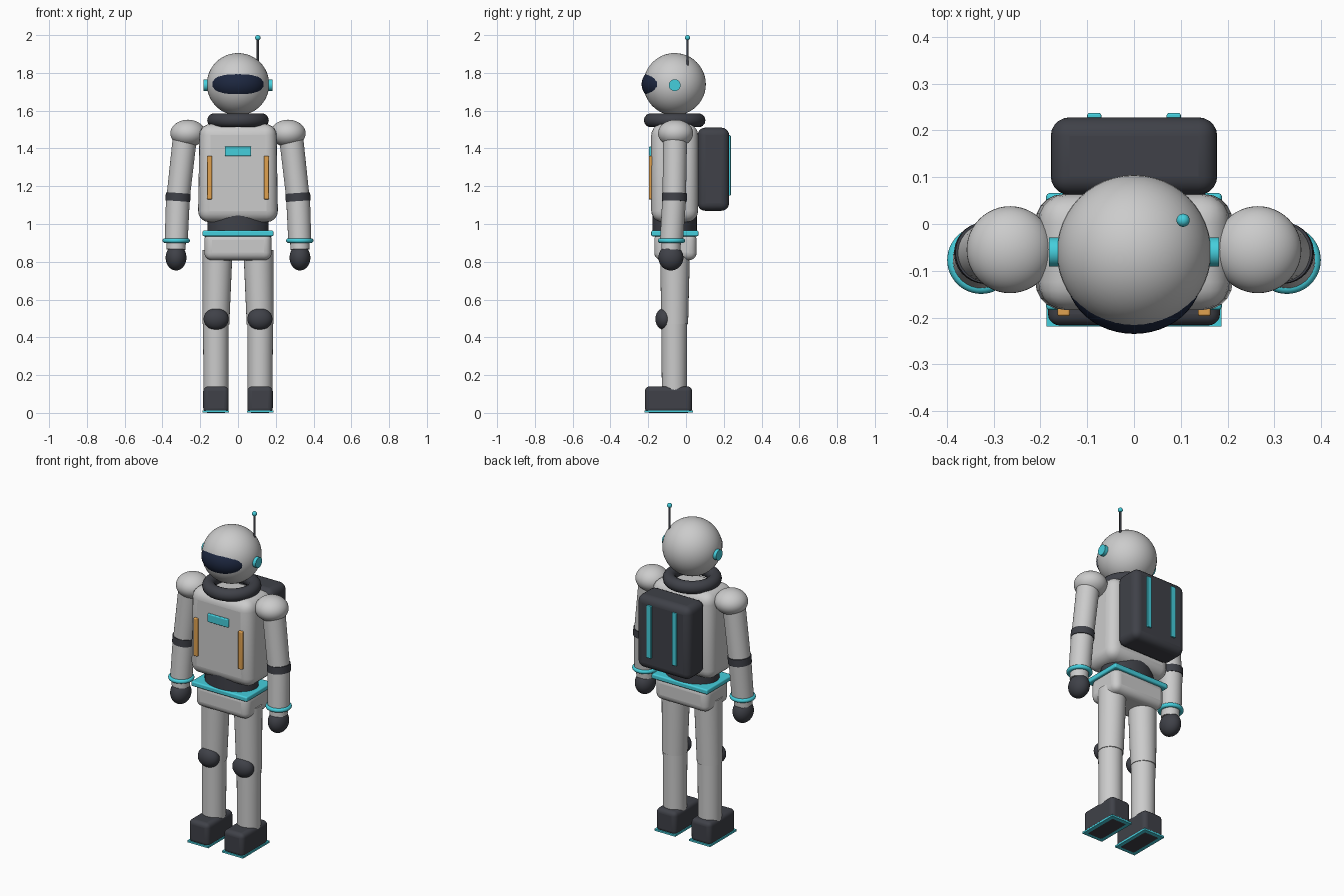
import bpy, math
from mathutils import Vector

if "Cube" in bpy.data.objects:
    bpy.data.objects.remove(bpy.data.objects["Cube"])

Y = -0.06  # body centre line in depth


def material(name, rgb):
    m = bpy.data.materials.new(name)
    m.diffuse_color = (*rgb, 1)
    m.use_nodes = True
    m.node_tree.nodes["Principled BSDF"].inputs["Base Color"].default_value = m.diffuse_color
    return m


DARK = material("dark_rubber", (0.05, 0.053, 0.065))
CYAN = material("cyan_trim", (0.06, 0.62, 0.72))
ORANGE = material("orange_trim", (0.75, 0.36, 0.08))
GLASS = material("visor_glass", (0.012, 0.02, 0.05))
SHELL = material("pale_shell", (0.66, 0.66, 0.67))


def finish(name, mat, angle=40):
    o = bpy.context.object
    o.name = name
    o.data.materials.append(mat)
    bpy.ops.object.shade_smooth_by_angle(angle=math.radians(angle))
    return o


def box(name, x, y, z, mat, bevel=0.0, taper=1.0):
    """Box from (min, max) ranges with rounded edges and optional narrower top."""
    bpy.ops.mesh.primitive_cube_add(size=1)
    o = bpy.context.object
    for v in o.data.vertices:
        top = v.co.z > 0
        p = [r[0] + (c + 0.5) * (r[1] - r[0]) for r, c in zip((x, y, z), v.co)]
        if top:
            p[0] = (x[0] + x[1]) / 2 + (p[0] - (x[0] + x[1]) / 2) * taper
        v.co = p
    if bevel:
        b = o.modifiers.new("round", 'BEVEL')
        b.width, b.segments = bevel, 5
        b.limit_method = 'NONE'
    return finish(name, mat)


def ball(name, loc, radii, mat):
    bpy.ops.mesh.primitive_uv_sphere_add(segments=48, ring_count=24, location=loc)
    bpy.context.object.scale = radii
    return finish(name, mat)


def tube(name, a, b, r1, r2, mat):
    """Round tapered limb from point a to point b."""
    a, b = Vector(a), Vector(b)
    d = b - a
    bpy.ops.mesh.primitive_cone_add(vertices=32, radius1=r1, radius2=r2,
                                    depth=d.length, location=(a + b) / 2)
    bpy.context.object.rotation_euler = d.to_track_quat('Z', 'Y').to_euler()
    return finish(name, mat)


def ring(name, loc, major, minor, mat, tilt=(0, 0, 0)):
    bpy.ops.mesh.primitive_torus_add(location=loc, rotation=tilt, major_radius=major,
                                     minor_radius=minor, major_segments=48, minor_segments=14)
    return finish(name, mat)


# Head
ball("head", (0, Y, 1.74), (0.165, 0.165, 0.165), SHELL)
ball("visor", (0, -0.11, 1.74), (0.145, 0.125, 0.1), GLASS)
ring("neck_ring", (0, Y, 1.549), 0.126, 0.037, DARK)
tube("antenna_rod", (0.105, 0.008, 1.84), (0.105, 0.008, 1.985), 0.006, 0.006, DARK)
ball("antenna_tip", (0.105, 0.008, 1.986), (0.014, 0.014, 0.014), CYAN)

# Torso, waist and pelvis
box("torso", (-0.212, 0.212), (-0.184, 0.064), (1.01, 1.53), SHELL, 0.06, 0.96)
waist = tube("waist", (0, Y, 0.95), (0, Y, 1.06), 1, 1, DARK)
waist.scale = (0.162, 0.118, 1)
box("belt", (-0.188, 0.188), (-0.184, 0.066), (0.935, 0.965), CYAN, 0.008)
box("pelvis", (-0.178, 0.178), (-0.168, 0.056), (0.808, 0.955), SHELL, 0.04)
box("chest_panel", (-0.07, 0.07), (-0.196, -0.17), (1.36, 1.41), CYAN, 0.005)

# Backpack
box("backpack", (-0.178, 0.178), (0.062, 0.228), (1.07, 1.51), DARK, 0.04)

# Mirrored parts
for side, s in (("left", -1), ("right", 1)):
    def n(part):
        return side + "_" + part

    def span(a, b):
        return tuple(sorted((s * a, s * b)))

    tube(n("ear"), (s * 0.14, Y, 1.735), (s * 0.182, Y, 1.735), 0.031, 0.031, CYAN)
    box(n("chest_strip"), span(0.137, 0.164), (-0.197, -0.17), (1.13, 1.36), ORANGE, 0.005)
    box(n("pack_strip"), span(0.07, 0.1), (0.21, 0.237), (1.15, 1.47), CYAN, 0.004)

    # Arm
    ball(n("shoulder"), (s * 0.265, -0.055, 1.48), (0.093, 0.093, 0.072), SHELL)
    tube(n("upper_arm"), (s * 0.28, -0.058, 1.47), (s * 0.317, -0.062, 1.14), 0.064, 0.062, SHELL)
    tube(n("elbow_band"), (s * 0.316, -0.061, 1.163), (s * 0.319, -0.062, 1.12), 0.066, 0.066, DARK)
    tube(n("forearm"), (s * 0.318, -0.062, 1.14), (s * 0.327, -0.077, 0.91), 0.063, 0.061, SHELL)
    tube(n("wrist"), (s * 0.327, -0.077, 0.92), (s * 0.328, -0.08, 0.865), 0.051, 0.051, SHELL)
    ring(n("wrist_ring"), (s * 0.327, -0.077, 0.912), 0.06, 0.0125, CYAN)
    ball(n("hand"), (s * 0.328, -0.08, 0.822), (0.055, 0.066, 0.068), DARK)

    # Leg
    tube(n("thigh"), (s * 0.108, -0.058, 0.86), (s * 0.117, -0.06, 0.47), 0.079, 0.071, SHELL)
    tube(n("shin"), (s * 0.117, -0.062, 0.52), (s * 0.117, -0.062, 0.11), 0.068, 0.066, SHELL)
    ball(n("knee_pad"), (s * 0.116, -0.115, 0.497), (0.066, 0.047, 0.058), DARK)
    box(n("boot"), span(0.049, 0.184), (-0.217, 0.032), (0, 0.14), DARK, 0.025)
    box(n("sole"), span(0.047, 0.187), (-0.219, 0.036), (0.001, 0.012), CYAN)
